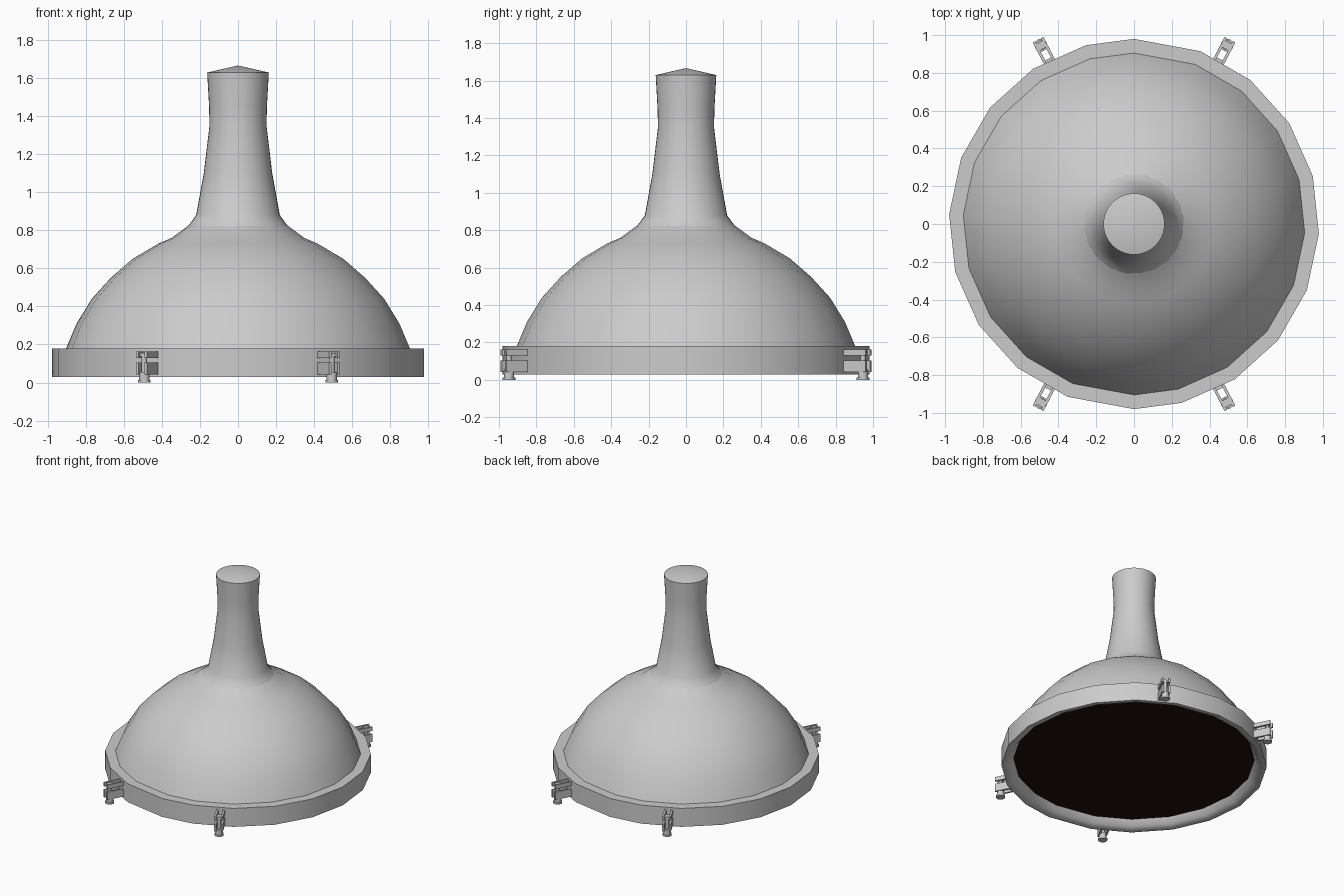
import bpy, bmesh, math
from mathutils import Matrix, Vector

if "Cube" in bpy.data.objects:
    bpy.data.objects.remove(bpy.data.objects["Cube"])


def finish(name, bm, smooth=True, angle=30):
    bmesh.ops.remove_doubles(bm, verts=bm.verts, dist=1e-5)
    bmesh.ops.recalc_face_normals(bm, faces=bm.faces)
    me = bpy.data.meshes.new(name)
    bm.to_mesh(me)
    bm.free()
    ob = bpy.data.objects.new(name, me)
    bpy.context.collection.objects.link(ob)
    if smooth:
        bpy.ops.object.select_all(action='DESELECT')
        ob.select_set(True)
        bpy.context.view_layer.objects.active = ob
        bpy.ops.object.shade_smooth_by_angle(angle=math.radians(angle))
    return ob


def lathe(name, profile, angles, closed=False):
    """Revolve (radius, z) points through the given angles."""
    bm = bmesh.new()
    rings = []
    for r, z in profile:
        if r == 0:
            rings.append([bm.verts.new((0, 0, z))] * len(angles))
        else:
            rings.append([bm.verts.new((r * math.cos(a), r * math.sin(a), z)) for a in angles])
    pairs = list(zip(rings, rings[1:]))
    if closed:
        pairs.append((rings[-1], rings[0]))
    n = len(angles)
    for low, high in pairs:
        for i in range(n):
            j = (i + 1) % n
            quad = list(dict.fromkeys([low[i], low[j], high[j], high[i]]))
            bm.faces.new(quad)
    return finish(name, bm)


# Low-poly 20 sided layout, with slightly uneven front and back corners
coarse = [{87: 90, 267: 270}.get(d, d) for d in range(15, 375, 18)]
coarse = [math.radians(d) for d in coarse]
fine = [2 * math.pi * i / 40 for i in range(40)]

# Dome shade
lathe("shade_dome", [(0.905, 0.18), (0.85, 0.31), (0.77, 0.44), (0.67, 0.55),
                     (0.555, 0.65), (0.42, 0.73), (0.35, 0.76), (0.255, 0.83)], coarse)

# Neck with shallow pointed cap
lathe("shade_neck", [(0.265, 0.82), (0.245, 0.845), (0.22, 0.88), (0.18, 1.1), (0.15, 1.35),
                     (0.152, 1.45), (0.162, 1.63), (0, 1.667)], fine)

# Rim band with a sloped inner lip
lathe("rim_band", [(0.98, 0.03), (0.98, 0.18), (0.89, 0.18), (0.89, 0.09), (0.92, 0.045), (0.95, 0.03)],
      coarse, closed=True)

# Dark diffuser glass
glass = lathe("glass_disc", [(0, 0.09), (0.9, 0.09), (0.9, 0.1), (0, 0.1)], coarse)
mat = bpy.data.materials.new("dark_glass")
mat.diffuse_color = (0.015, 0.004, 0.004, 1)
mat.use_nodes = True
mat.node_tree.nodes["Principled BSDF"].inputs["Base Color"].default_value = mat.diffuse_color
glass.data.materials.append(mat)


def box(bm, x0, x1, y0, y1, z0, z1):
    size = Vector((x1 - x0, y1 - y0, z1 - z0))
    mid = Vector((x0 + x1, y0 + y1, z0 + z1)) / 2
    bmesh.ops.create_cube(bm, size=1, matrix=Matrix.Translation(mid) @ Matrix.Diagonal(size.to_4d()))


def cyl(bm, x, r, z0, z1, seg=16):
    bmesh.ops.create_cone(bm, cap_ends=True, segments=seg, radius1=r, radius2=r, depth=z1 - z0,
                          matrix=Matrix.Translation((x, 0, (z0 + z1) / 2)))


# Four clamps: paired rails above and below, joined by a screw with a knob
for k, deg in enumerate((62.5, 117.5, 242.5, 297.5)):
    bm = bmesh.new()
    for s in (-1, 1):
        ya, yb = sorted((s * 0.017, s * 0.032))
        box(bm, 0.94, 1.1, ya, yb, 0.13, 0.163)
        box(bm, 0.94, 1.1, ya, yb, 0.042, 0.105)
    box(bm, 0.94, 0.985, -0.02, 0.02, 0.045, 0.1)
    box(bm, 1.045, 1.085, -0.018, 0.018, 0.137, 0.156)
    cyl(bm, 1.067, 0.014, 0.03, 0.15)
    cyl(bm, 1.067, 0.027, 0.012, 0.055)
    cyl(bm, 1.067, 0.034, 0.0, 0.014)
    bmesh.ops.rotate(bm, verts=bm.verts, cent=(0, 0, 0), matrix=Matrix.Rotation(math.radians(deg), 3, 'Z'))
    finish(f"rim_clamp_{k + 1}", bm)
